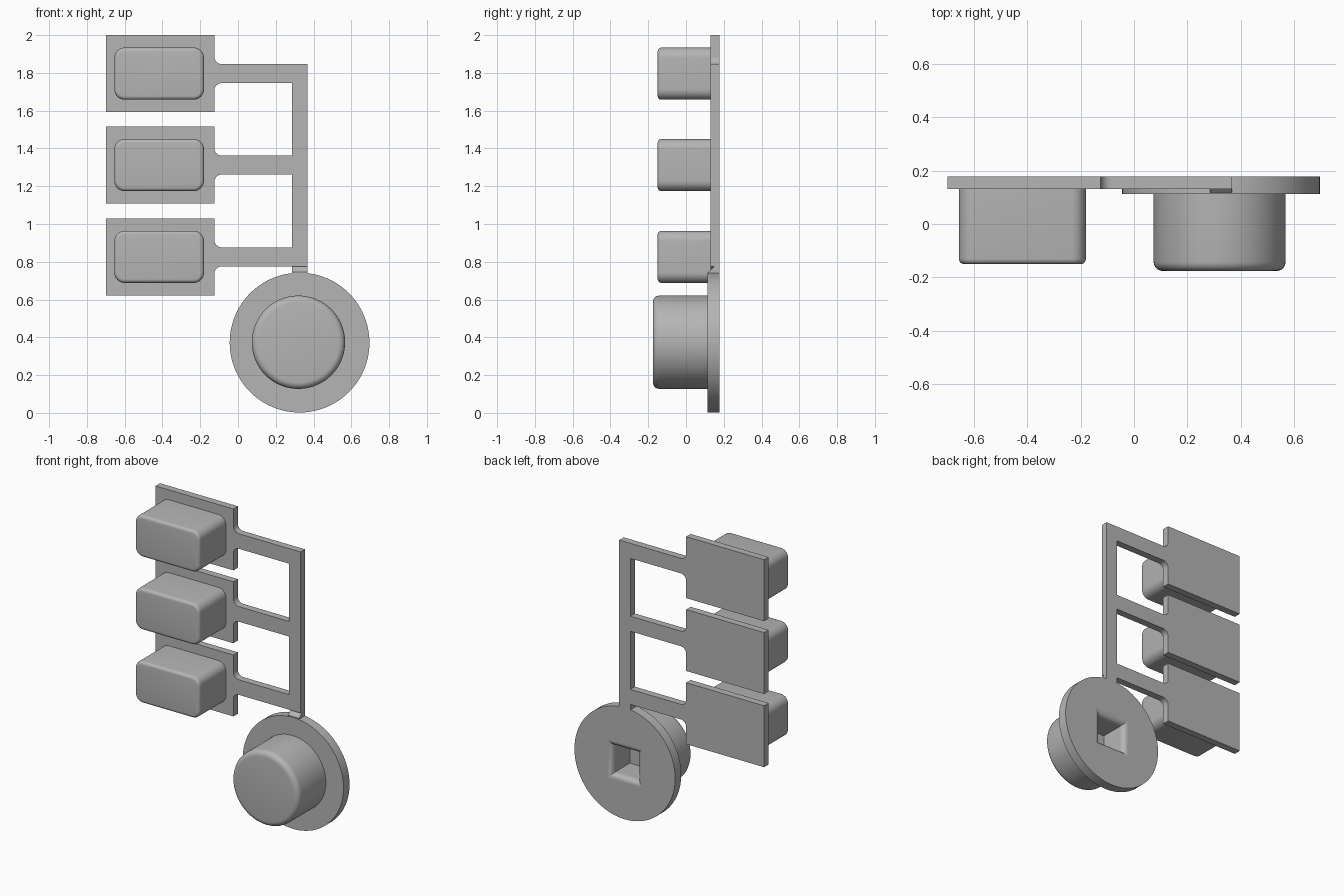
import bpy, bmesh, math

old = bpy.data.objects.get("Cube")
if old:
    bpy.data.objects.remove(old, do_unlink=True)

grey = bpy.data.materials.new("plain grey")
grey.use_nodes = True
COLOUR = (0.46, 0.46, 0.46, 1)
grey.diffuse_color = COLOUR
grey.node_tree.nodes["Principled BSDF"].inputs["Base Color"].default_value = COLOUR

BACK = 0.177    # rear plane shared by all parts
PLATE = 0.13    # front plane of the flat frame
DISC = 0.113    # front plane of the round flange


def finish(name, bm):
    bmesh.ops.recalc_face_normals(bm, faces=bm.faces)
    mesh = bpy.data.meshes.new(name)
    bm.to_mesh(mesh)
    bm.free()
    mesh.materials.append(grey)
    obj = bpy.data.objects.new(name, mesh)
    bpy.context.collection.objects.link(obj)
    return obj


def smooth(obj):
    bpy.ops.object.select_all(action='DESELECT')
    obj.select_set(True)
    bpy.context.view_layer.objects.active = obj
    bpy.ops.object.shade_smooth_by_angle(angle=math.radians(35))


def arc(cx, cz, r, a0, a1, n=8):
    angles = [math.radians(a0 + (a1 - a0) * i / n) for i in range(n + 1)]
    return [(cx + r * math.cos(a), cz + r * math.sin(a)) for a in angles]


def prism(name, outline, y0, y1, round_front=0):
    """Extrude an x-z outline from y0 to y1, optionally rounding the front rim."""
    bm = bmesh.new()
    face = bm.faces.new([bm.verts.new((x, y0, z)) for x, z in outline])
    rim = list(face.edges)
    ext = bmesh.ops.extrude_face_region(bm, geom=[face], use_keep_orig=True)
    for v in ext["geom"]:
        if isinstance(v, bmesh.types.BMVert):
            v.co.y = y1
    bmesh.ops.recalc_face_normals(bm, faces=bm.faces)
    if round_front:
        bmesh.ops.bevel(bm, geom=rim, offset=round_front, segments=5,
                        profile=0.5, affect='EDGES', clamp_overlap=True)
    obj = finish(name, bm)
    smooth(obj)
    return obj


def box_outline(x0, x1, z0, z1):
    return [(x0, z0), (x1, z0), (x1, z1), (x0, z1)]


# Three key tabs: backing plate with filleted arm, and a rounded key on each
RAIL_L, RAIL_R = 0.285, 0.367
PL, PR, F = -0.698, -0.125, 0.04
for label, mid in (("top", 1.796), ("middle", 1.312), ("bottom", 0.826)):
    lo, hi = mid - 0.05, mid + 0.05
    outline = [(PL, mid - 0.204), (PR, mid - 0.204)]
    outline += arc(PR + F, lo - F, F, 180, 90)
    outline += [(RAIL_L, lo), (RAIL_L, hi)]
    outline += arc(PR + F, hi + F, F, 270, 180)
    outline += [(PR, mid + 0.204), (PL, mid + 0.204)]
    prism(label + "_tab", outline, PLATE, BACK)

    x0, x1, z0, z1, r = -0.655, -0.18, mid - 0.138, mid + 0.138, 0.055
    key = (arc(x1 - r, z1 - r, r, 0, 90) + arc(x0 + r, z1 - r, r, 90, 180)
           + arc(x0 + r, z0 + r, r, 180, 270) + arc(x1 - r, z0 + r, r, 270, 360))
    prism(label + "_key", key, -0.15, PLATE, 0.02)

# Upright rail joining the arms
prism("rail", box_outline(RAIL_L, RAIL_R, 0.776, 1.846), PLATE, BACK)

# Thin sloped neck between rail and flange
bm = bmesh.new()
section = [(BACK, 0.72), (BACK, 0.776), (0.15, 0.776), (0.118, 0.745), (0.118, 0.72)]
neck = bm.faces.new([bm.verts.new((RAIL_L, y, z)) for y, z in section])
ext = bmesh.ops.extrude_face_region(bm, geom=[neck], use_keep_orig=True)
for v in ext["geom"]:
    if isinstance(v, bmesh.types.BMVert):
        v.co.x = RAIL_R
finish("neck", bm)

# Round flange and knob
CX, CZ = 0.326, 0.372
flange = prism("flange", arc(CX, CZ, 0.37, 0, 360, 96)[:-1], DISC, BACK)
knob = prism("knob", arc(0.32, CZ + 0.002, 0.247, 0, 360, 96)[:-1], -0.176, DISC, 0.035)

# Square socket with a flared rim, cut from the rear
INNER, FLARE = 0.093, 0.035
rings = [(INNER + FLARE, BACK + 0.02)]
for i in range(7):
    a = math.pi / 2 * i / 6
    rings.append((INNER + FLARE * (1 - math.sin(a)), BACK - FLARE * (1 - math.cos(a))))
rings.append((INNER, -0.01))
bm = bmesh.new()
loops = [[bm.verts.new((CX + sx * h, y, CZ + sz * h))
          for sx, sz in ((-1, -1), (1, -1), (1, 1), (-1, 1))] for h, y in rings]
for a, b in zip(loops, loops[1:]):
    for i in range(4):
        j = (i + 1) % 4
        bm.faces.new((a[i], a[j], b[j], b[i]))
bm.faces.new(loops[0])
bm.faces.new(loops[-1])
cutter = finish("socket_cutter", bm)
cutter.hide_render = True
for part in (flange, knob):
    mod = part.modifiers.new("socket", 'BOOLEAN')
    mod.operation = 'DIFFERENCE'
    mod.solver = 'EXACT'
    mod.object = cutter
    bpy.ops.object.select_all(action='DESELECT')
    part.select_set(True)
    bpy.context.view_layer.objects.active = part
    bpy.ops.object.modifier_apply(modifier=mod.name)
    smooth(part)
bpy.data.objects.remove(cutter, do_unlink=True)
